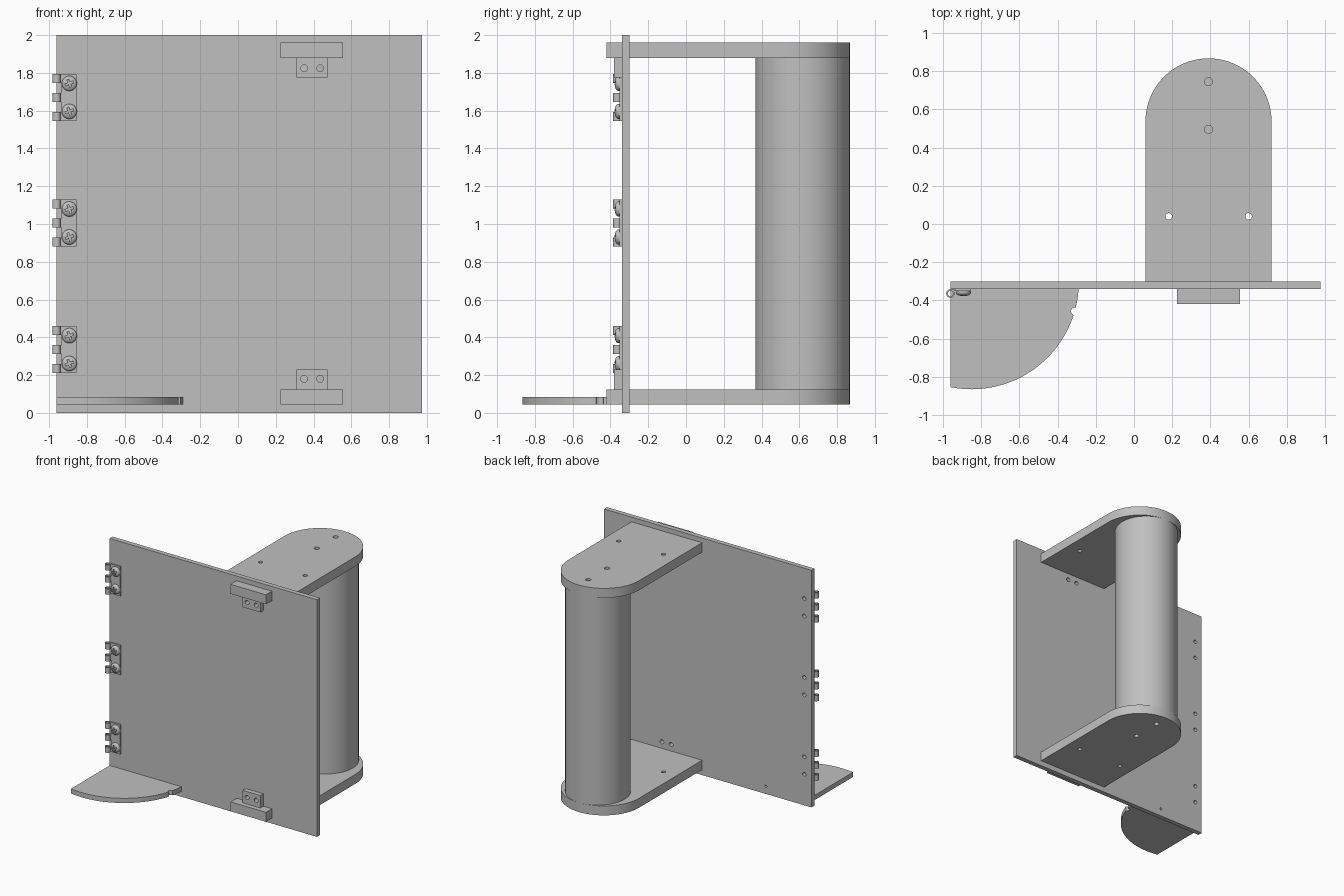
import bpy, bmesh
from math import radians, sin, cos, pi
from mathutils import Matrix

cube = bpy.data.objects.get("Cube")
if cube:
    bpy.data.objects.remove(cube, do_unlink=True)

COL = (0.53, 0.53, 0.53, 1)
grey = bpy.data.materials.new("plain grey")
grey.use_nodes = True
grey.diffuse_color = COL
grey.node_tree.nodes["Principled BSDF"].inputs["Base Color"].default_value = COL

UPRIGHT = Matrix.Rotation(pi / 2, 4, "X")   # local z becomes -y
FLAT = Matrix.Identity(4)


def arc(cx, cy, r, a0=0, a1=360, n=32):
    """Points on an arc; a full circle leaves out the repeated last point."""
    full = abs(a1 - a0) == 360
    return [(cx + r * cos(radians(a0 + (a1 - a0) * i / n)),
             cy + r * sin(radians(a0 + (a1 - a0) * i / n)))
            for i in range(n if full else n + 1)]


def rect(x0, x1, y0, y1):
    return [(x0, y0), (x1, y0), (x1, y1), (x0, y1)]


def finish(name, mesh):
    """Clean the mesh, add it to the scene, colour it and shade it."""
    bm = bmesh.new()
    bm.from_mesh(mesh)
    bmesh.ops.remove_doubles(bm, verts=bm.verts, dist=0.00005)
    bmesh.ops.recalc_face_normals(bm, faces=bm.faces)
    bm.to_mesh(mesh)
    bm.free()
    mesh.materials.clear()
    mesh.materials.append(grey)
    ob = bpy.data.objects.new(name, mesh)
    bpy.context.collection.objects.link(ob)
    bpy.ops.object.select_all(action="DESELECT")
    ob.select_set(True)
    bpy.context.view_layer.objects.active = ob
    bpy.ops.object.shade_smooth_by_angle(angle=radians(30))
    return ob


def plate(name, loops, lo, hi, frame=FLAT):
    """Extrude an outline (first loop) with holes (other loops) from lo to hi."""
    cu = bpy.data.curves.new(name, "CURVE")
    cu.dimensions = "2D"
    cu.fill_mode = "BOTH"
    cu.extrude = (hi - lo) / 2
    for loop in loops:
        sp = cu.splines.new("POLY")
        sp.points.add(len(loop) - 1)
        for p, (x, y) in zip(sp.points, loop):
            p.co = (x, y, 0, 1)
        sp.use_cyclic_u = True
    tmp = bpy.data.objects.new(name + "_outline", cu)
    bpy.context.collection.objects.link(tmp)
    deps = bpy.context.evaluated_depsgraph_get()
    mesh = bpy.data.meshes.new_from_object(tmp.evaluated_get(deps))
    bpy.data.objects.remove(tmp, do_unlink=True)
    bpy.data.curves.remove(cu)
    mesh.transform(frame @ Matrix.Translation((0, 0, (lo + hi) / 2)))
    return finish(name, mesh)


HINGES = {"upper": 1.67, "middle": 1.005, "lower": 0.335}
SCREW_X, SCREW_DZ = -0.893, 0.074
TAB_X = (0.35, 0.435)

# Door panel with screw holes
holes = [arc(SCREW_X, z + s * SCREW_DZ, 0.016, n=20)
         for z in HINGES.values() for s in (-1, 1)]
holes += [arc(x, z, 0.018, n=20) for x in TAB_X for z in (0.18, 1.825)]
holes.append(arc(-0.535, 0.065, 0.01, n=16))
plate("door_panel", [rect(-0.96, 0.975, 0, 2)] + holes, 0.30, 0.34, UPRIGHT)

# Round-ended shelves with a tenon through the panel, and their locking tabs
outline = ([(0.225, -0.42), (0.555, -0.42), (0.555, -0.30), (0.72, -0.30)]
           + arc(0.39, 0.537, 0.33, 0, 180, 48)
           + [(0.06, -0.30), (0.225, -0.30)])
shelf_holes = [arc(0.39, y, 0.021, n=20) for y in (0.495, 0.745)]
shelf_holes += [arc(x, 0.04, 0.017, n=20) for x in (0.182, 0.6)]
for side, z, t0, t1, hz in (("bottom", 0.045, 0.125, 0.23, 0.18),
                            ("top", 1.88, 1.775, 1.88, 1.825)):
    plate(side + "_shelf", [outline] + shelf_holes, z, z + 0.08)
    plate(side + "_locking_tab",
          [rect(0.31, 0.475, t0, t1)] + [arc(x, hz, 0.018, n=20) for x in TAB_X],
          0.34, 0.38, UPRIGHT)

# Column between the shelves
plate("column", [arc(0.39, 0.617, 0.25, n=64)], 0.125, 1.88)

# Quarter-round foot plate with a small notch in its rim
foot = ([(-0.96, -0.34)] + arc(-0.85, -0.304, 0.561, -3.7, -13.8, 5)
        + arc(-0.31, -0.457, 0.02, 74, 254, 10)
        + arc(-0.85, -0.304, 0.561, -17.9, -101.3, 36))
plate("foot_plate", [foot], 0.045, 0.085)


def make_screw():
    """Domed screw head with a cross recess, pointing along local z."""
    bm = bmesh.new()
    profile = [(0, 0), (0.04, 0), (0.04, 0.006)]
    profile += [(0.04 * cos(a * pi / 12), 0.006 + 0.02 * sin(a * pi / 12))
                for a in range(1, 7)]
    vs = [bm.verts.new((x, 0, z)) for x, z in profile]
    es = [bm.edges.new(pair) for pair in zip(vs, vs[1:])]
    bmesh.ops.spin(bm, geom=vs + es, cent=(0, 0, 0), axis=(0, 0, 1),
                   angle=2 * pi, steps=32)
    mesh = bpy.data.meshes.new("screw")
    bm.to_mesh(mesh)
    bm.free()
    head = finish("upper_hinge_screw_1", mesh)
    cross = [(s * a, t * b) for s, t, pts in
             ((1, 1, ((.022, .005), (.005, .005), (.005, .022))),
              (-1, 1, ((.005, .022), (.005, .005), (.022, .005))),
              (-1, -1, ((.022, .005), (.005, .005), (.005, .022))),
              (1, -1, ((.005, .022), (.005, .005), (.022, .005))))
             for a, b in pts]
    cutter = plate("recess_cutter", [cross], 0.012, 0.05)
    cutter.hide_render = True
    mod = head.modifiers.new("recess", "BOOLEAN")
    mod.object = cutter
    mod.solver = "EXACT"
    bpy.context.view_layer.objects.active = head
    bpy.ops.object.modifier_apply(modifier=mod.name)
    bpy.data.objects.remove(cutter, do_unlink=True)
    return head


# Hinges: leaf, three hollow knuckles with tongues, two screws
first = make_screw()
for label, z in HINGES.items():
    plate(label + "_hinge_leaf", [rect(-0.935, -0.855, z - 0.125, z + 0.125)],
          0.34, 0.352, UPRIGHT)
    for i in (-1, 0, 1):
        mid = z + i * 0.101
        ring = [arc(-0.961, -0.364, 0.022, n=24), arc(-0.961, -0.364, 0.014, n=24)]
        plate(f"{label}_hinge_knuckle_{i + 2}", ring, mid - 0.024, mid + 0.024)
        plate(f"{label}_hinge_tongue_{i + 2}",
              [rect(-0.958, -0.935, -0.35, -0.342)], mid - 0.024, mid + 0.024)
    for i, s in enumerate((1, -1)):
        ob = first
        if (label, i) != ("upper", 0):
            ob = bpy.data.objects.new(f"{label}_hinge_screw_{i + 1}", first.data)
            bpy.context.collection.objects.link(ob)
        ob.matrix_world = (Matrix.Translation((SCREW_X, -0.352, z + s * SCREW_DZ))
                           @ UPRIGHT @ Matrix.Rotation(radians(20), 4, "Z"))
